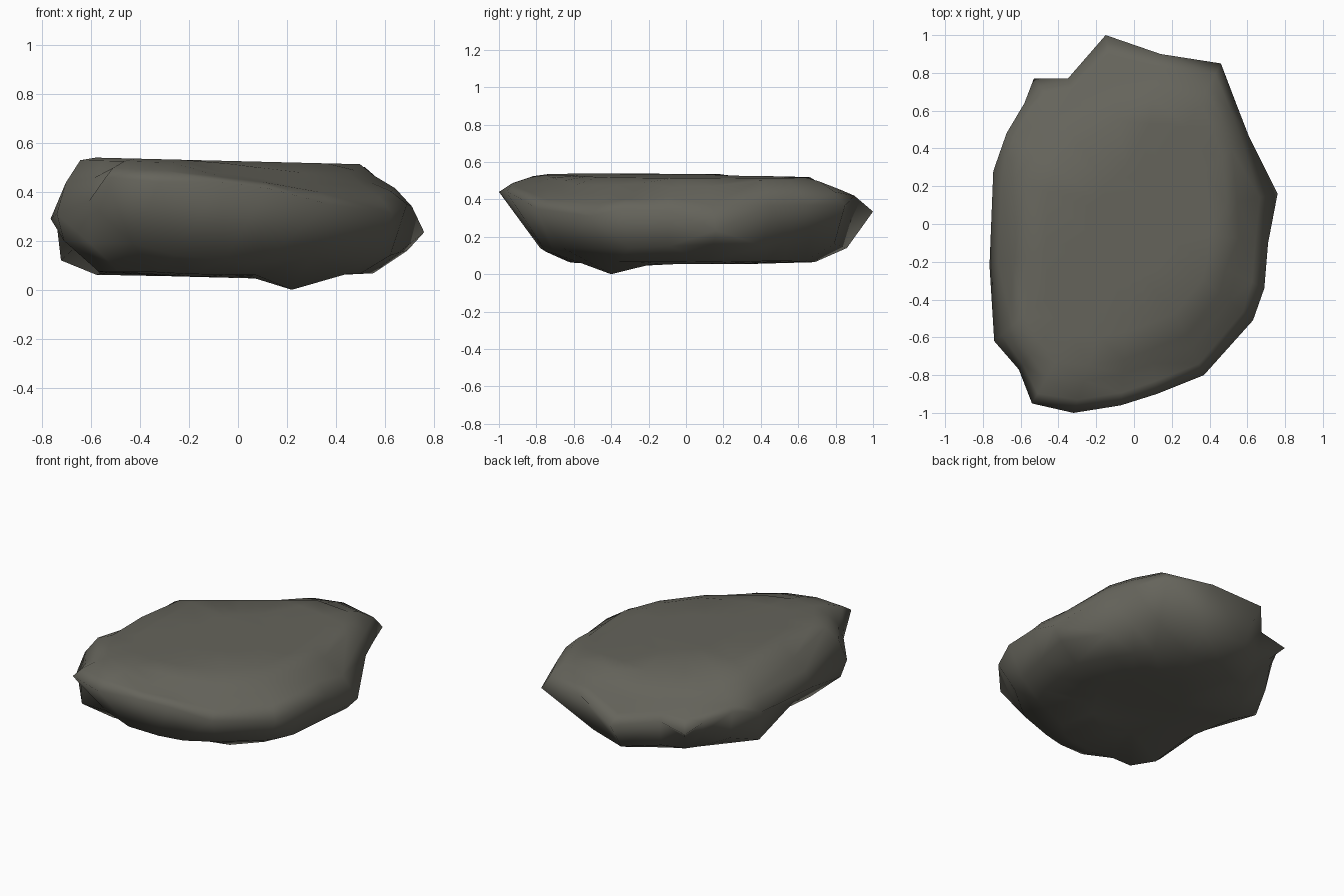
import bpy, bmesh
from mathutils import Vector

if "Cube" in bpy.data.objects:
    bpy.data.objects.remove(bpy.data.objects["Cube"])

# Girdle of the boulder: x, y, z, shoulder factor above, foot factor and foot height below
GIRDLE = [
    (-0.15, 1.00, .335, .76, .86, .14), (0.14, 0.90, .42, .82, .88, .16),
    (0.46, 0.85, .365, .84, .78, .18), (0.54, 0.64, .37, .86, .84, .18),
    (0.61, 0.46, .365, .85, .90, .15), (0.76, 0.16, .235, .72, .91, .16),
    (0.71, -0.10, .34, .78, .92, .15), (0.69, -0.34, .35, .78, .90, .14),
    (0.63, -0.51, .31, .80, .88, .14), (0.37, -0.80, .35, .82, .82, .14),
    (0.12, -0.90, .415, .82, .78, .11), (-0.07, -0.96, .44, .83, .78, .12),
    (-0.32, -1.00, .44, .83, .78, .14), (-0.54, -0.95, .46, .86, .80, .19),
    (-0.61, -0.77, .36, .90, .99, .19), (-0.74, -0.62, .31, .87, .96, .20),
    (-0.765, -0.22, .29, .85, .86, .18), (-0.745, 0.28, .31, .85, .97, .12),
    (-0.675, 0.48, .37, .86, .95, .18), (-0.58, 0.64, .34, .85, .95, .25),
    (-0.53, 0.77, .29, .76, .90, .23), (-0.35, 0.77, .33, .84, .95, .155),
]


def top_z(x, y):
    """Nearly flat top that falls off to the back left and the front right."""
    u, d = .819 * x + .574 * y, -.574 * x + .819 * y
    if d > 0:
        bound = .75 - .8 * max(0, -u - .43) - .28 * max(0, u - .48)
    else:
        bound = .783 - .32 * max(0, u - .04) - .4 * max(0, u - .4)
    return min(.525 - .025 * x, bound - .478 * abs(d))


bm = bmesh.new()
rings = [[] for _ in range(9)]
for i, (x, y, z, ft, fl, zl) in enumerate(GIRDLE):
    shoulder = max(top_z(x * ft, y * ft) - .012, z + .02)
    fm = (1 + ft) / 2 + .015
    pts = [(x * f, y * f, top_z(x * f, y * f)) for f in (.3, ft * .72, ft * .9)]
    pts += [
        (x * ft, y * ft, shoulder),
        (x * fm, y * fm, z + (shoulder - z) * .58),
        (x, y, z),
        (x * fl, y * fl, zl),
        (x * fl * .8, y * fl * .8, .05 + .16 * max(0, zl - .05)),
        (x * .35, y * .35, .055),
    ]
    if i == 9:                      # lowest point the boulder rests on
        pts[7] = (.22, -.40, 0)
        pts[8] = (.12, -.24, .045)
    for ring, p in zip(rings, pts):
        ring.append(bm.verts.new(Vector(p)))

# Skin between neighbouring rings, then close top and bottom
n = len(GIRDLE)
for upper, lower in zip(rings, rings[1:]):
    for i in range(n):
        j = (i + 1) % n
        bm.faces.new((upper[i], lower[i], lower[j], upper[j]))
bm.faces.new(rings[0])
bm.faces.new(rings[-1])
bmesh.ops.triangulate(bm, faces=bm.faces[:])
bmesh.ops.recalc_face_normals(bm, faces=bm.faces[:])

mesh = bpy.data.meshes.new("boulder")
bm.to_mesh(mesh)
bm.free()
boulder = bpy.data.objects.new("boulder", mesh)
bpy.context.collection.objects.link(boulder)

# Dark olive grey stone
stone = bpy.data.materials.new("dark grey stone")
stone.diffuse_color = (.13, .127, .105, 1)
stone.use_nodes = True
stone.node_tree.nodes["Principled BSDF"].inputs["Base Color"].default_value = stone.diffuse_color
mesh.materials.append(stone)

bpy.context.view_layer.objects.active = boulder
boulder.select_set(True)
bpy.ops.object.shade_smooth()
